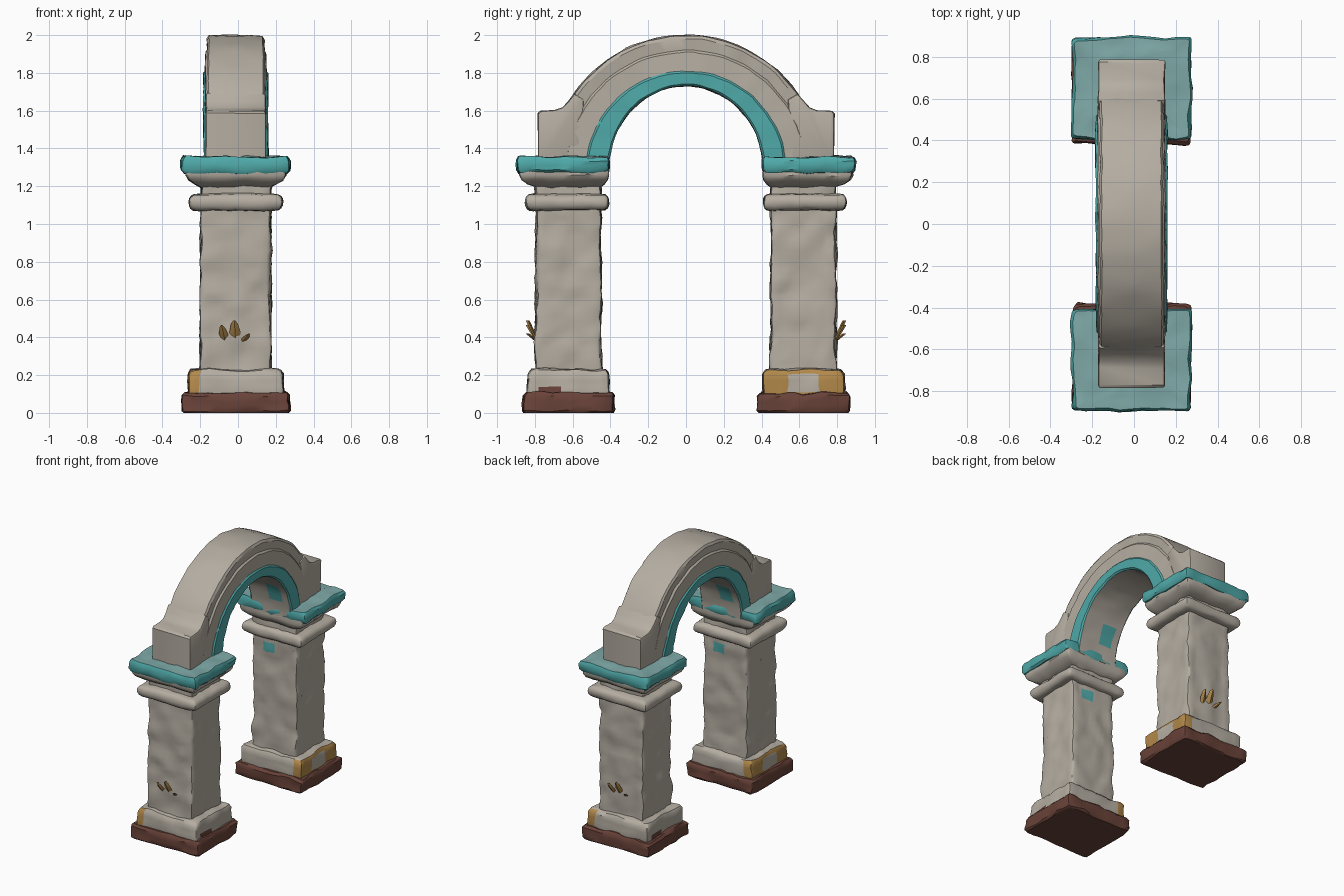
import bpy, bmesh, math
from mathutils import Vector, noise

if "Cube" in bpy.data.objects:
    bpy.data.objects.remove(bpy.data.objects["Cube"])

CX = -0.012  # the structure sits slightly left of centre


def mat(name, c):
    m = bpy.data.materials.new(name)
    m.diffuse_color = (*c, 1)
    m.use_nodes = True
    m.node_tree.nodes["Principled BSDF"].inputs["Base Color"].default_value = m.diffuse_color
    return m


MATS = [mat("pale_stone", (0.46, 0.42, 0.36)), mat("teal_paint", (0.08, 0.40, 0.40)),
        mat("brown_stone", (0.14, 0.055, 0.04)), mat("ochre", (0.45, 0.25, 0.07)),
        mat("dusty_teal", (0.21, 0.40, 0.39))]
STONE, TEAL, BROWN, OCHRE, DUSTY = range(5)


def wobble(p, amp, seed):
    q = p + Vector((seed * 3.7, seed * 1.3, seed * 5.1))
    return p + (noise.noise_vector(q * 9) * amp + noise.noise_vector(q * 24) * amp * 0.5)


def finish(name, bm, colour, s=1, amp=0.0, seed=0, angle=38):
    """Colour faces by rule, roughen, then turn by 180 degrees for s = -1."""
    bmesh.ops.recalc_face_normals(bm, faces=bm.faces)
    for f in bm.faces:
        f.material_index = colour(f.calc_center_median(), f.normal) if callable(colour) else colour
    for v in bm.verts:
        p = wobble(v.co, amp, seed) if amp else v.co.copy()
        if v.co.z < 0.001:
            p.z = 0
        v.co = Vector((CX + s * p.x, s * p.y, p.z))
    me = bpy.data.meshes.new(name)
    bm.to_mesh(me)
    bm.free()
    for m in MATS:
        me.materials.append(m)
    ob = bpy.data.objects.new(name, me)
    bpy.context.collection.objects.link(ob)
    bpy.ops.object.select_all(action='DESELECT')
    ob.select_set(True)
    bpy.context.view_layer.objects.active = ob
    bpy.ops.object.shade_smooth_by_angle(angle=math.radians(angle))
    return ob


def rect_ring(z, hx, hy, cy, r=0.015, n=10):
    """Rounded rectangle with n points along each side."""
    pts = []
    corners = [(1, 1), (-1, 1), (-1, -1), (1, -1)]
    for i, (sx, sy) in enumerate(corners):
        for k in range(3):
            a = math.pi / 2 * (i + k / 2)
            pts.append(Vector((sx * (hx - r) + r * math.cos(a), cy + sy * (hy - r) + r * math.sin(a), z)))
        nx, ny = corners[(i + 1) % 4]
        a = math.pi / 2 * (i + 1)
        end = Vector((nx * (hx - r) + r * math.cos(a), cy + ny * (hy - r) + r * math.sin(a), z))
        start = pts[-1]
        pts += [start.lerp(end, k / n) for k in range(1, n)]
    return pts


def stack(name, rows, colour, s, amp, seed, step=0.035):
    """Skin rounded rectangles given as rows of z, half x, half y, centre y."""
    dense = [rows[0]]
    for a, b in zip(rows, rows[1:]):
        k = max(1, math.ceil(max(abs(p - q) for p, q in zip(a, b)) / step))
        dense += [tuple(p + (q - p) * i / k for p, q in zip(a, b)) for i in range(1, k + 1)]
    bm = bmesh.new()
    rings = [[bm.verts.new(p) for p in rect_ring(*r)] for r in dense]
    for a, b in zip(rings, rings[1:]):
        for i in range(len(a)):
            j = (i + 1) % len(a)
            bm.faces.new((a[i], a[j], b[j], b[i]))
    bm.faces.new(rings[0])
    bm.faces.new(rings[-1])
    return finish(name, bm, colour, s, amp, seed)


def plinth_colour(c, n):
    if c.x > 0.2 and c.z < 0.222:
        return STONE if abs(c.y - 0.615) < 0.07 and 0.12 < c.z < 0.2 else OCHRE
    if c.x < -0.2 and c.z < 0.14 and 0.66 < c.y < 0.77:
        return BROWN
    return STONE


def shaft_colour(c, n):
    spot = ((c.x + 0.05) / 0.05) ** 2 + ((c.z - 1.0) / 0.045) ** 2 < 1
    return TEAL if n.y < -0.7 and spot else STONE


def slab_colour(c, n):
    return DUSTY if n.z > 0.6 else TEAL


def leaf(name, x, tilt, w, h, s):
    """Small pointed tuft leaning out of the outer shaft face."""
    bm = bmesh.new()
    out = []
    for t, k in ((0, 0.5), (0.45, 1), (0.85, 0.6), (1, 0.15)):
        cx, y, z = x + tilt * t, 0.782 + 0.055 * t, 0.375 + h * t
        out.append([bm.verts.new((cx + w * k * dx, y + dy, z))
                    for dx, dy in ((-1, 0), (0, 0.012), (1, 0), (0, -0.008))])
    for a, b in zip(out, out[1:]):
        for i in range(4):
            bm.faces.new((a[i], a[(i + 1) % 4], b[(i + 1) % 4], b[i]))
    bm.faces.new(out[0])
    bm.faces.new(out[-1])
    finish(name, bm, OCHRE, s)


def shoulder(s, side):
    """Block beside the arch foot with a small curve up to the ring."""
    prof = [(0.56, 1.33), (0.783, 1.33), (0.785, 1.585), (0.77, 1.598), (0.69, 1.603),
            (0.655, 1.618), (0.625, 1.65), (0.59, 1.69), (0.54, 1.66)]
    bm = bmesh.new()
    f = bm.faces.new([bm.verts.new((-0.16, y, z)) for y, z in prof])
    g = bmesh.ops.extrude_face_region(bm, geom=[f])
    bmesh.ops.translate(bm, vec=(0.32, 0, 0), verts=[v for v in g["geom"] if isinstance(v, bmesh.types.BMVert)])
    rim = [e for e in bm.edges if abs(e.verts[0].co.x - e.verts[1].co.x) < 1e-4]
    bmesh.ops.bevel(bm, geom=rim, offset=0.013, segments=2, affect='EDGES', profile=0.5)
    finish(side + "_shoulder", bm, STONE, s, 0.006, 5 + s)


# Two pillars, the second turned half way round
for s, side in ((1, "back"), (-1, "front")):
    C = 0.6225
    stack(side + "_base", [(0, 0.15, 0.12, C), (0, 0.272, 0.232, C), (0.012, 0.281, 0.241, C),
                           (0.09, 0.281, 0.241, C), (0.106, 0.268, 0.228, C), (0.106, 0.15, 0.12, C)],
          BROWN, s, 0.014, 1 + s)
    stack(side + "_plinth", [(0.09, 0.25, 0.213, C), (0.11, 0.252, 0.216, C), (0.205, 0.25, 0.214, C),
                             (0.226, 0.238, 0.2, C), (0.232, 0.18, 0.165, C)], plinth_colour, s, 0.011, 2 + s)
    stack(side + "_shaft", [(0.2, 0.186, 0.174, C), (1.24, 0.182, 0.17, C)], shaft_colour, s, 0.014, 3 + s)
    torus = [(1.115 + 0.043 * math.sin(a), 0.2 + 0.048 * max(0, math.cos(a)) ** 0.7,
              0.18 + 0.04 * max(0, math.cos(a)) ** 0.7, 0.63)
             for a in [math.pi * (i / 8 - 0.5) for i in range(9)]]
    stack(side + "_neck_ring", [(1.072, 0.15, 0.15, C)] + torus + [(1.165, 0.15, 0.15, C)], STONE, s, 0.007, 4 + s)
    stack(side + "_capital", [(1.195, 0.18, 0.168, C), (1.212, 0.215, 0.203, 0.635), (1.235, 0.25, 0.228, 0.642),
                              (1.26, 0.265, 0.237, 0.645), (1.29, 0.262, 0.235, 0.645)], STONE, s, 0.007, 6 + s)
    stack(side + "_cap_slab", [(1.27, 0.15, 0.15, 0.65), (1.272, 0.272, 0.232, 0.65), (1.288, 0.284, 0.243, 0.65),
                               (1.335, 0.286, 0.244, 0.65), (1.354, 0.275, 0.234, 0.65), (1.356, 0.13, 0.12, 0.65)],
          slab_colour, s, 0.012, 7 + s)
    shoulder(s, side)
    for i, (x, tilt, w, h) in enumerate(((0.055, 0.02, 0.024, 0.09), (0.0, 0.008, 0.03, 0.115),
                                         (-0.035, -0.035, 0.018, 0.045))):
        leaf(f"{side}_tuft_{i + 1}", x, tilt, w, h, s)


# Arch: half cross-section (radius y, radius z, x), mirrored and swept
half = [(0.41, 0.45, 0.0), (0.41, 0.45, 0.055), (0.41, 0.45, 0.11), (0.41, 0.45, 0.16), (0.42, 0.46, 0.171),
        (0.52, 0.52, 0.171), (0.53, 0.53, 0.162), (0.63, 0.63, 0.16), (0.642, 0.642, 0.148),
        (0.70, 0.70, 0.152), (0.716, 0.716, 0.142), (0.721, 0.721, 0.07), (0.722, 0.722, 0.0)]
section = half + [(a, b, -x) for a, b, x in half[-2:0:-1]]


def arch_colour(c, n):
    y, z = c.y, c.z - 1.28
    if math.hypot(y / 0.53, z / 0.53) < 0.995:
        if abs(c.x) > 0.158:
            return TEAL
        if 0.13 < z < 0.26 and c.x * y > -0.005 and abs(c.x) < 0.13:
            return TEAL  # worn paint under the arch feet
    return STONE


bm = bmesh.new()
N = 56
rings = [[bm.verts.new((x, ry * math.cos(math.pi * i / N), 1.28 + rz * math.sin(math.pi * i / N)))
          for ry, rz, x in section] for i in range(N + 1)]
for a, b in zip(rings, rings[1:]):
    for i in range(len(a)):
        j = (i + 1) % len(a)
        bm.faces.new((a[i], a[j], b[j], b[i]))
bm.faces.new(rings[0])
bm.faces.new(rings[-1])
finish("arch", bm, arch_colour, 1, 0.006, 9, 32)
